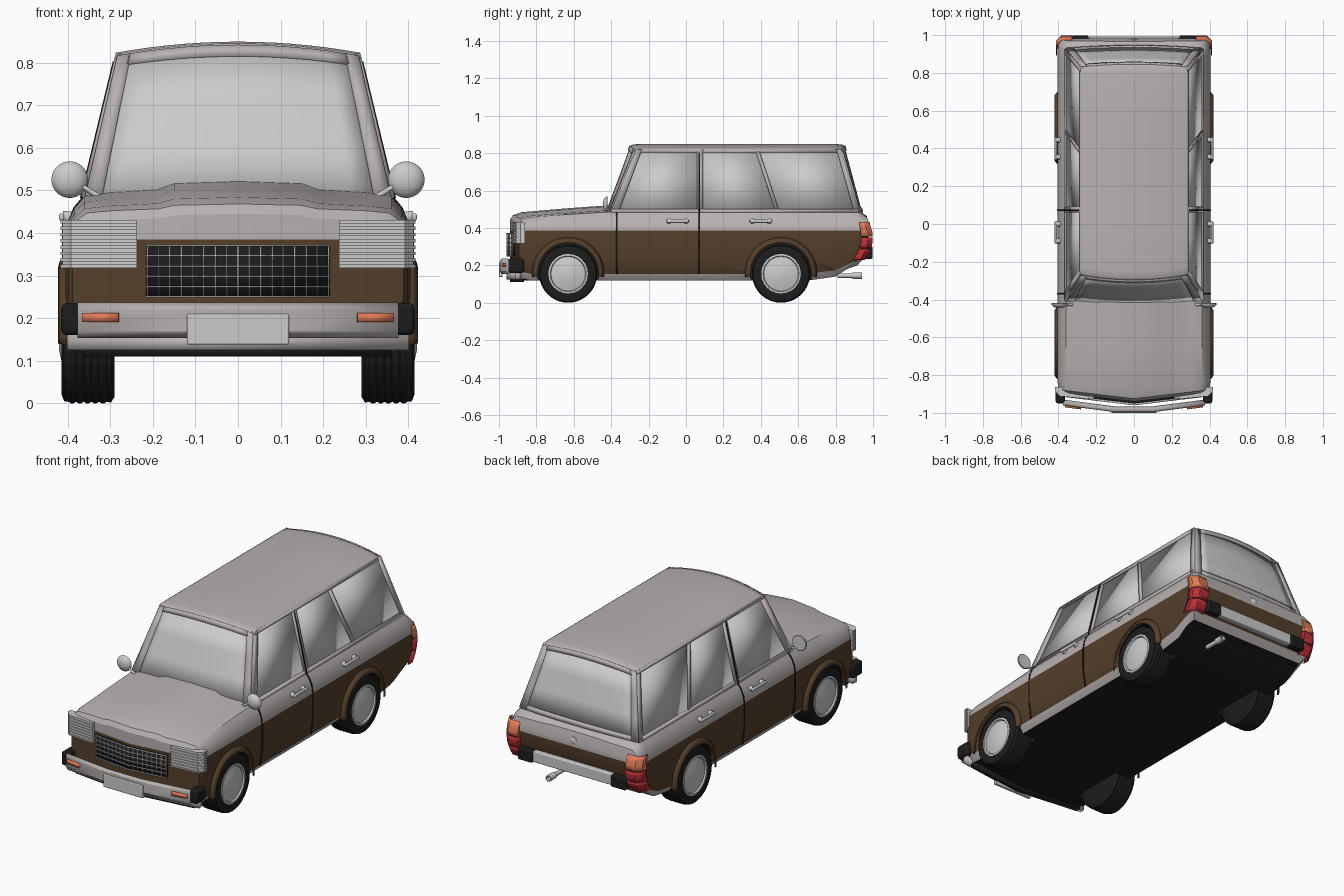
import bpy, bmesh, math
from mathutils import Vector, Matrix

if "Cube" in bpy.data.objects:
    bpy.data.objects.remove(bpy.data.objects["Cube"])

def mat(name, *c):
    m = bpy.data.materials.new(name)
    m.diffuse_color = c if len(c) == 4 else (*c, 1)
    m.use_nodes = True
    m.node_tree.nodes["Principled BSDF"].inputs["Base Color"].default_value = m.diffuse_color
    return m

CREAM = mat("paint_light", .48, .44, .44)
BROWN = mat("paint_brown", .09, .05, .024)
BLACK = mat("black", .012, .012, .012)
OPEN = mat("cabin_opening", .5, .5, .5)
GLASS = mat("glass", .55, .57, .57, .5)
RED = mat("red_lens", .5, .03, .04)
ORANGE = mat("orange_lens", .75, .2, .1)
CHROME = mat("chrome", .6, .62, .62)

def lin(a, b, n): return [a + (b - a) * i / n for i in range(n + 1)]
def clamp(t): return max(0, min(1, t))
def lerp(a, b, t): return a + (b - a) * t

def make(name, verts, faces, m, mirror=False, thick=0, bevel=0):
    me = bpy.data.meshes.new(name)
    me.from_pydata([tuple(v) for v in verts], [], faces)
    bm = bmesh.new(); bm.from_mesh(me)
    bmesh.ops.recalc_face_normals(bm, faces=bm.faces)
    bm.to_mesh(me); bm.free()
    ob = bpy.data.objects.new(name, me)
    bpy.context.collection.objects.link(ob)
    for x in (m if isinstance(m, list) else [m]): me.materials.append(x)
    if thick:
        s = ob.modifiers.new("thick", 'SOLIDIFY'); s.thickness = thick; s.offset = 0
    if bevel:
        b = ob.modifiers.new("bevel", 'BEVEL'); b.width = bevel; b.segments = 3
    if mirror: ob.modifiers.new("mirror", 'MIRROR').use_clip = False
    smooth(ob)
    return ob

def smooth(ob):
    bpy.ops.object.select_all(action='DESELECT')
    ob.select_set(True); bpy.context.view_layer.objects.active = ob
    bpy.ops.object.shade_smooth_by_angle(angle=math.radians(32))

def patch(name, f, us, vs, m, **k):
    n = len(vs)
    faces = [(i*n+j, (i+1)*n+j, (i+1)*n+j+1, i*n+j+1) for i in range(len(us)-1) for j in range(n-1)]
    return make(name, [f(u, v) for u in us for v in vs], faces, m, **k)

def prism(name, pts, z0, z1, m, **k):
    n = len(pts)
    v = [(x, y, z) for z in (z0, z1) for x, y in pts]
    f = [tuple(range(n)), tuple(range(n, 2*n))] + [(i, (i+1) % n, n+(i+1) % n, n+i) for i in range(n)]
    return make(name, v, f, m, **k)

def box(name, x0, x1, y0, y1, z0, z1, m, **k):
    return prism(name, [(x0, y0), (x1, y0), (x1, y1), (x0, y1)], z0, z1, m, **k)

def lathe(name, prof, origin, axis, m, n=32, **k):
    # prof: (distance along axis, radius)
    q = Vector(axis).to_track_quat('Z', 'Y'); o = Vector(origin)
    v = [o + q @ Vector((r*math.cos(2*math.pi*i/n), r*math.sin(2*math.pi*i/n), h)) for h, r in prof for i in range(n)]
    f = [(a*n+i, a*n+(i+1) % n, (a+1)*n+(i+1) % n, (a+1)*n+i) for a in range(len(prof)-1) for i in range(n)]
    f += [tuple(range(n)), tuple(range((len(prof)-1)*n, len(prof)*n))]
    return make(name, v, f, m, **k)

# Lower body: stations (y, bottom z, belt z, centre z, width factor)
ST = [(-.94, .15, .425, .445, .96), (-.925, .13, .447, .468, .985), (-.88, .12, .457, .484, 1), (-.65, .12, .472, .504, 1),
      (-.4, .12, .486, .522, 1), (.1, .12, .488, .498, 1), (.66, .12, .488, .498, 1), (.8, .14, .488, .498, 1),
      (.92, .18, .488, .496, 1), (.955, .19, .48, .488, .995), (.985, .2, .455, .463, .98)]

def drop(z): return (1.2 if z > .34 else 3.5) * (z - .34) ** 2

def place(x, y, z):
    return Vector((x, y + clamp((-y-.5)/.38)*.12*abs(x) - clamp((y-.8)/.18)*drop(z), z))

def half(y):
    k = max(i for i in range(len(ST)-1) if ST[i][0] <= y or i == 0)
    t = clamp((y - ST[k][0]) / (ST[k+1][0] - ST[k][0]))
    _, zb, zt, zc, w = [lerp(a, b, t) for a, b in zip(ST[k], ST[k+1])]
    d = zc - zt
    p = [(0, zb), (.365, zb), (.392, zb+.035), (.405, .25), (.405, .385), (.4, lerp(.385, zt, .35)),
         (.384, lerp(.385, zt, .72)), (.36, zt), (.3, zt+.25*d), (.19, zt+.45*d), (.15, zc-.15*d), (0, zc)]
    return [(x*w, z) for x, z in p]

SEG = [2, 0, 1, 1, 0, 0, 0, 0, 0, 0, 0]
verts, faces, ids = [], [], []
M = 12; N = 2*M - 2
for y, *_ in ST:
    h = half(y)
    verts += [place(x, y, z) for x, z in h] + [place(-x, y, z) for x, z in h[-2:0:-1]]
for s in range(len(ST)-1):
    for i in range(N):
        j = i if i < M-1 else N-1-i
        faces.append((s*N+i, s*N+(i+1) % N, (s+1)*N+(i+1) % N, (s+1)*N+i))
        ids.append(3 if j >= 7 and -.41 < ST[s][0] < .91 else SEG[j])
for s in (0, len(ST)-1):
    h = half(ST[s][0]); b = s*N
    c = [b] + [len(verts)+j for j in range(M-2)] + [b+M-1]
    verts += [place(0, ST[s][0], z) for _, z in h[1:-1]]
    for j in range(M-1):
        for a, e in ((b+j, b+j+1), (b+(N-j) % N, b+N-j-1)):
            faces.append(tuple(dict.fromkeys((a, e, c[j+1], c[j])))); ids.append(SEG[j])
body = make("lower_body", verts, faces, [CREAM, BROWN, BLACK, OPEN])
for p, i in zip(body.data.polygons, ids): p.material_index = i

# Wheel wells cut out, then the cabin opening
WHEELS = (-.63, .508)
for s in (1, -1):
    for wy in WHEELS:
        cut = lathe("wheel_well_cutter", [(0, .164), (.25, .164)], (.27*s, wy, .157), (s, 0, 0), BLACK, 48)
        cut.hide_render = True
        b = body.modifiers.new("well", 'BOOLEAN')
        b.operation = 'DIFFERENCE'; b.solver = 'EXACT'; b.material_mode = 'TRANSFER'; b.object = cut
        bpy.context.view_layer.objects.active = body
        bpy.ops.object.modifier_apply(modifier="well")
        bpy.data.objects.remove(cut)
idx = body.data.materials.find("cabin_opening")
bm = bmesh.new(); bm.from_mesh(body.data)
bmesh.ops.delete(bm, geom=[f for f in bm.faces if f.material_index == idx], context='FACES')
bm.to_mesh(body.data); bm.free()
smooth(body)

# Wheels and arch lips
for wy, nm in zip(WHEELS, ("front", "rear")):
    o = (0, wy, .155)
    tread = [(x, .155 if i % 3 else .151) for i, x in enumerate(lin(.308, .398, 15))]
    lathe(nm+"_tyre", [(.29, .1), (.29, .14), (.298, .153)] + tread + [(.408, .15), (.414, .135), (.41, .105), (.4, .1)], o, (1, 0, 0), BLACK, 40, mirror=True)
    lathe(nm+"_hubcap", [(.39, .108), (.412, .106), (.414, .096), (.406, .092), (.411, .07), (.42, .03), (.421, .008)], o, (1, 0, 0), CHROME, 24, mirror=True)
    patch(nm+"_arch_lip", lambda a, v: (.419-.016*v*v, wy+(.163+.028*v)*math.cos(a), .157+(.163+.028*v)*math.sin(a)),
          lin(-.1, math.pi+.1, 32), [0, .4, 1], BROWN, mirror=True, thick=.006)

# Windscreen and tailgate surfaces
def roof_z(u): return .817 + .026*(1-u*u)
def screen(u, v):
    return (u*lerp(.36, .282, v), lerp(-.405, -.27, v)-.025*(1-u*u), lerp(.475, roof_z(u)-.004, v))
def tail(u, v):
    return (u*lerp(.36, .282, v), lerp(.925, .83, v)+.015*(1-u*u), lerp(.482, roof_z(u)-.004, v))
for nm, f, v0 in (("windscreen", screen, .03), ("tailgate", tail, .06)):
    patch(nm+"_glass", f, lin(-.9, .9, 12), lin(v0, .94, 3), GLASS, thick=.004)
    patch(nm+"_pillar", f, [.89, .95, 1], lin(0, 1, 3), CREAM, mirror=True, thick=.016)
    patch(nm+"_top_rail", f, lin(-.9, .9, 12), [.93, 1], CREAM, thick=.016)
    patch(nm+"_bottom_rail", f, lin(-.9, .9, 12), [0, v0+.01], CREAM, thick=.016)

# Roof with rounded front and rear edges
RV = [0, .012, .04, .25, .5, .75, .96, .988, 1]
RD = [.012, .004, 0, 0, 0, 0, 0, .004, .012]
patch("roof", lambda u, i: (u*.286, lerp(-.272-.027*(1-u*u), .832+.016*(1-u*u), RV[i]), roof_z(u)-RD[i]),
      [-1, -.97] + lin(-.85, .85, 12) + [.97, 1], range(9), CREAM, thick=.012)

# Side glass, pillars and rails; quads in (y, z)
def side(name, q, m, t, out=0):
    def f(u, v):
        y, z = [lerp(lerp(q[0][i], q[1][i], u), lerp(q[3][i], q[2][i], u), v) for i in (0, 1)]
        return (.36 - (z-.488)*.24 + out, y, z)
    patch(name, f, [0, 1], [0, 1], m, mirror=True, thick=t)
B, T, LO, HI = .5, .803, .482, .82
side("front_side_glass", [(-.36, B), (.062, B), (.062, T), (-.24, T)], GLASS, .004, -.003)
side("rear_door_glass", [(.09, B), (.475, B), (.375, T), (.09, T)], GLASS, .004, -.003)
side("cargo_glass", [(.495, B), (.895, B), (.81, T), (.395, T)], GLASS, .004, -.003)
side("belt_rail", [(-.405, LO), (.925, LO), (.92, B), (-.395, B)], CREAM, .014)
side("roof_rail", [(-.272, T), (.837, T), (.832, HI), (-.265, HI)], CREAM, .014)
side("front_pillar", [(-.405, LO), (-.36, LO), (-.235, HI), (-.268, HI)], CREAM, .014)
side("centre_pillar", [(.06, LO), (.092, LO), (.092, HI), (.06, HI)], CREAM, .014)
side("cargo_pillar", [(.475, B), (.495, B), (.395, T), (.375, T)], CREAM, .014)
side("rear_pillar", [(.9, LO), (.927, LO), (.832, HI), (.805, HI)], CREAM, .014)
side("pillar_door_seam", [(.068, LO), (.076, LO), (.076, T), (.068, T)], BLACK, .003, .008)

# Door seams follow the body section
for nm, y0 in (("front", -.37), ("centre", .072)):
    def seam(j, v):
        x, z = half(y0+v)[j]
        return (x+.0015, y0+v, z)
    patch(nm+"_door_seam", seam, range(2, 8), [-.004, .004], BLACK, mirror=True, thick=.002)

# Bent panels across the nose
def nose(name, x0, x1, z0, z1, y, m, bend=.12, t=.02, **k):
    us = [x0, 0, x1] if x0 < 0 < x1 else [x0, x1]
    return patch(name, lambda x, z: (x, y+bend*abs(x), z), us, [z0, z1], m, thick=t, **k)
nose("grille_panel", -.215, .215, .25, .37, -.943, BLACK)
for z in lin(.25, .37, 5): nose("grille_slat", -.215, .215, z-.0018, z+.0018, -.955, CHROME, t=.01)
for x in lin(0, .213, 8): nose("grille_bar", x-.0015, x+.0015, .25, .37, -.955, CHROME, t=.008, mirror=True)

# Ribbed headlamps wrapping the corners
def lamp_plan(o): return [(.237, -.922-o), (.392, -.907-o), (.412+o, -.885), (.412+o, -.862), (.237, -.862)]
prism("headlamp", lamp_plan(0), .318, .43, CHROME, mirror=True)
for z in lin(.322, .426, 7): prism("headlamp_rib", lamp_plan(.005), z-.004, z+.004, CHROME, mirror=True)

# Front bumper, plate, indicators, apron
patch("front_bumper", lambda x, i: (x, -.976+.13*max(0, abs(x)-.1)+(0, -.008, -.008, 0)[i], (.16, .172, .218, .23)[i]),
      [-.375, -.1, .1, .375], range(4), CREAM, thick=.025)
box("front_bumper_end", .365, .415, -.95, -.865, .16, .236, BLACK, mirror=True, bevel=.014)
box("front_plate", -.12, .12, -1, -.98, .138, .21, CHROME, bevel=.004)
nose("indicator", .28, .365, .191, .212, -1.011, ORANGE, bend=.13, t=.014, mirror=True)
nose("front_apron", -.4, .4, .125, .16, -.945, CREAM, t=.03)
nose("front_lower_lip", -.36, .36, .11, .135, -.925, BLACK, t=.03)

# Tail lamps, rear bumper, boot lock, exhaust
for nm, z0, z1, m in (("lower_tail_lamp", .23, .288, RED), ("middle_tail_lamp", .292, .35, RED), ("upper_tail_lamp", .354, .43, ORANGE)):
    def lens(i, z):
        x, dy = ((.33, -.05), (.33, .01), (.385, .01), (.41, -.015), (.41, -.05))[i]
        top = .03*clamp((z-.39)/.04) if i in (1, 2, 3) else 0
        return (x, .985-drop(z)+dy-top*.4, z)
    ob = patch(nm, lens, range(5), lin(z0, z1, 3), m, thick=.006, mirror=True)
box("rear_bumper_end", .24, .328, .955, .998, .235, .3, BLACK, mirror=True, bevel=.006)
box("rear_plate_bar", -.24, .24, .955, .992, .24, .3, CHROME, bevel=.005)
lathe("boot_lock", [(0, .02), (.012, .019), (.016, .012)], (0, .968, .415), (0, 1, 0), CHROME, 20)
lathe("exhaust", [(0, .012), (.08, .012), (.08, .017), (.13, .017), (.13, .012), (.1, .011)], (.18, .81, .145), (0, 1, 0), CHROME, 16)

# Door mirrors on stalks, and door handles
lathe("mirror_head", [(-.02, .012), (-.014, .03), (-.004, .041), (.003, .043), (.006, .04)], (.395, -.425, .525), (0, 1, 0), CHROME, 28, mirror=True)
a, b = Vector((.29, -.425, .462)), Vector((.385, -.43, .522))
lathe("mirror_stalk", [(0, .008), ((b-a).length, .005)], a, b-a, CHROME, 12, mirror=True)
for nm, y in (("front", -.045), ("rear", .4)):
    box(nm+"_door_handle", .408, .42, y-.06, y+.06, .429, .446, CHROME, mirror=True, bevel=.005)
    for e in (-.045, .045):
        lathe(nm+"_handle_mount", [(0, .015), (.02, .012)], (.393, y+e, .436), (1, 0, .2), CHROME, 14, mirror=True)
